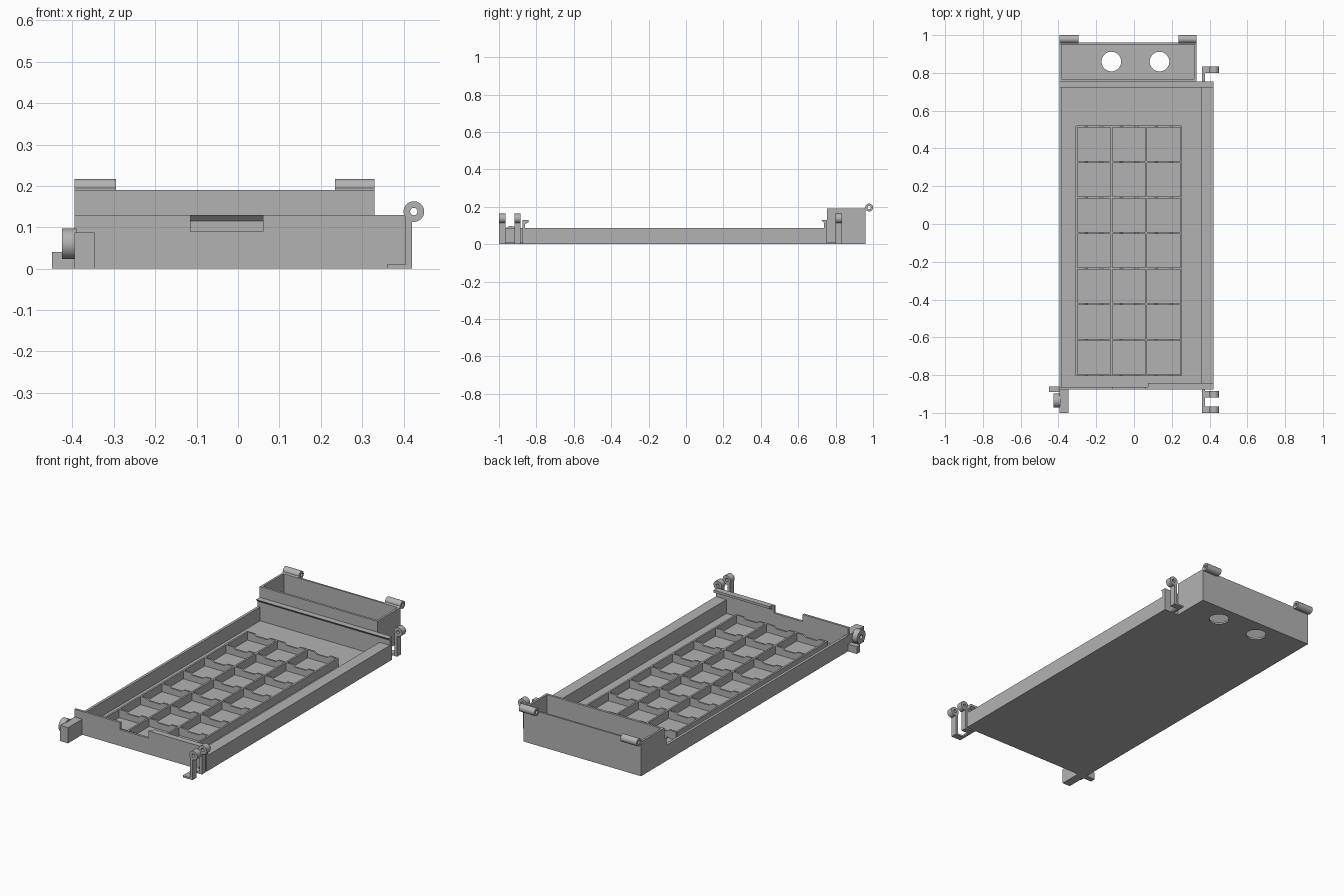
import bpy, math
from mathutils import Matrix

if "Cube" in bpy.data.objects:
    bpy.data.objects.remove(bpy.data.objects["Cube"])

grey = bpy.data.materials.new("plain grey")
grey.diffuse_color = (0.45, 0.45, 0.45, 1)
grey.use_nodes = True
grey.node_tree.nodes["Principled BSDF"].inputs["Base Color"].default_value = grey.diffuse_color


def prism(name, profile, axis, lo, hi):
    """Extrude a closed 2D profile along axis ('x' uses y,z; 'y' uses x,z)."""
    n = len(profile)
    place = (lambda a, b, t: (t, a, b)) if axis == 'x' else (lambda a, b, t: (a, t, b))
    verts = [place(a, b, t) for t in (lo, hi) for a, b in profile]
    faces = [list(range(n))[::-1], list(range(n, 2 * n))]
    faces += [(i, (i + 1) % n, n + (i + 1) % n, n + i) for i in range(n)]
    mesh = bpy.data.meshes.new(name)
    mesh.from_pydata(verts, [], faces)
    obj = bpy.data.objects.new(name, mesh)
    bpy.context.collection.objects.link(obj)
    mesh.materials.append(grey)
    bpy.ops.object.select_all(action='DESELECT')
    bpy.context.view_layer.objects.active = obj
    obj.select_set(True)
    bpy.ops.object.mode_set(mode='EDIT')
    bpy.ops.mesh.select_all(action='SELECT')
    bpy.ops.mesh.normals_make_consistent(inside=False)
    bpy.ops.object.mode_set(mode='OBJECT')
    return obj


def box(name, x0, x1, y0, y1, z0, z1):
    return prism(name, [(x0, z0), (x1, z0), (x1, z1), (x0, z1)], 'y', y0, y1)


def tube(name, axis, a, b, lo, hi, r, hole, n=32):
    """Hollow ring along an axis, made by turning a rectangular section."""
    verts, faces = [], []
    for i in range(n):
        c, s = math.cos(math.tau * i / n), math.sin(math.tau * i / n)
        for rad, t in ((r, lo), (r, hi), (hole, hi), (hole, lo)):
            u, v = a + rad * c, b + rad * s
            verts.append((t, u, v) if axis == 'x' else (u, t, v))
        j = (i + 1) % n
        for k in range(4):
            m = (k + 1) % 4
            f = (4 * i + k, 4 * i + m, 4 * j + m, 4 * j + k)
            faces.append(f[::-1] if axis == 'x' else f)
    mesh = bpy.data.meshes.new(name)
    mesh.from_pydata(verts, [], faces)
    obj = bpy.data.objects.new(name, mesh)
    bpy.context.collection.objects.link(obj)
    mesh.materials.append(grey)
    bpy.ops.object.select_all(action='DESELECT')
    bpy.context.view_layer.objects.active = obj
    obj.select_set(True)
    bpy.ops.object.mode_set(mode='EDIT')
    bpy.ops.mesh.select_all(action='SELECT')
    bpy.ops.mesh.normals_make_consistent(inside=False)
    bpy.ops.object.mode_set(mode='OBJECT')
    bpy.ops.object.shade_smooth_by_angle(angle=math.radians(35))
    return obj


L, R, F, B = -0.395, 0.42, -0.875, 0.755

# Tray floor and side walls
box("tray_floor", L, R, F, B, 0, 0.01)
box("left_wall", L, -0.38, F, B, 0.01, 0.087)
box("right_wall", 0.355, R, F, B, 0.01, 0.087)

# Front wall with a finger notch and a lip on its right part
prism("front_wall", [(L, 0.01), (R, 0.01), (R, 0.13), (0.06, 0.13), (0.06, 0.09),
                     (-0.115, 0.09), (-0.115, 0.13), (L, 0.13)], 'y', F, -0.862)
prism("front_lip", [(-0.862, 0.108), (-0.842, 0.117), (-0.842, 0.13), (-0.862, 0.13)], 'x', 0.075, R)

# Back wall with a sloped lip facing the tray
prism("back_wall", [(B, 0.01), (B, 0.13), (0.722, 0.13), (0.737, 0.115), (0.737, 0.01)], 'x', L, R)

# Divider grid: long ribs, then cross ribs dipped in each cell
xs = [-0.305, -0.12, 0.065, 0.25]
for i, x in enumerate(xs):
    box(f"long_rib_{i}", x - 0.005, x + 0.005, -0.805, 0.52, 0.01, 0.055)
rib = [(xs[0], 0.01), (xs[-1], 0.01), (xs[-1], 0.055)]
for x in (xs[2], xs[1], xs[0]):
    rib += [(x + 0.14, 0.055), (x + 0.125, 0.044), (x + 0.06, 0.044), (x + 0.045, 0.055)]
rib.append((xs[0], 0.055))
for i in range(8):
    y = -0.801 + i * 0.1883
    prism(f"cross_rib_{i}", rib, 'y', y - 0.005, y + 0.005)

# Open box behind the tray
BR, BB, H = 0.33, 0.96, 0.19
floor = box("rear_box_floor", L, BR, B, BB, 0, 0.01)
box("rear_box_left", L, L + 0.012, B, BB, 0.01, H)
box("rear_box_right", BR - 0.012, BR, B, BB, 0.01, H)
box("rear_box_front", L, BR, B, B + 0.013, 0.01, H)
box("rear_box_back", L, BR, BB - 0.01, BB, 0.01, H)

# Two round holes through the box floor
for i, x in enumerate((-0.12, 0.135)):
    bpy.ops.mesh.primitive_cylinder_add(vertices=40, radius=0.052, depth=0.1, location=(x, 0.86, 0))
    cutter = bpy.context.object
    cutter.name = f"hole_cutter_{i}"
    cut = floor.modifiers.new("hole", 'BOOLEAN')
    cut.object, cut.operation, cut.solver = cutter, 'DIFFERENCE', 'EXACT'
    bpy.context.view_layer.objects.active = floor
    bpy.ops.object.modifier_apply(modifier=cut.name)
    bpy.data.objects.remove(cutter)

# Hinge barrels on the box rim
for i, (x0, x1) in enumerate(((L, -0.295), (0.235, BR))):
    tube(f"hinge_barrel_{i}", 'x', 0.979, 0.196, x0, x1, 0.021, 0.009)
    prism(f"hinge_web_{i}", [(0.95, 0.18), (0.965, 0.18), (0.965, 0.2), (0.95, 0.19)], 'x', x0, x1)

# Right side eyelets: foot, post and ring
for i, (y0, y1) in enumerate(((-1, -0.965), (-0.918, -0.885), (0.8, 0.835))):
    prism(f"eyelet_post_{i}", [(0.36, 0), (R, 0), (R, 0.116), (0.405, 0.124), (0.405, 0.01), (0.36, 0.01)], 'y', y0, y1)
    tube(f"eyelet_ring_{i}", 'y', 0.425, 0.138, y0, y1, 0.025, 0.009)
box("front_eyelet_strip", 0.36, 0.375, -1, F, 0, 0.01)
box("back_eyelet_strip", 0.36, 0.375, B, 0.835, 0, 0.01)

# Front left latch: block, side tab and round boss
box("latch_block", L, -0.347, -1, F, 0, 0.087)
box("latch_tab", -0.45, L, -0.89, -0.86, 0, 0.04)
tube("latch_boss", 'x', -0.935, 0.06, -0.425, -0.39, 0.037, 0.012)
